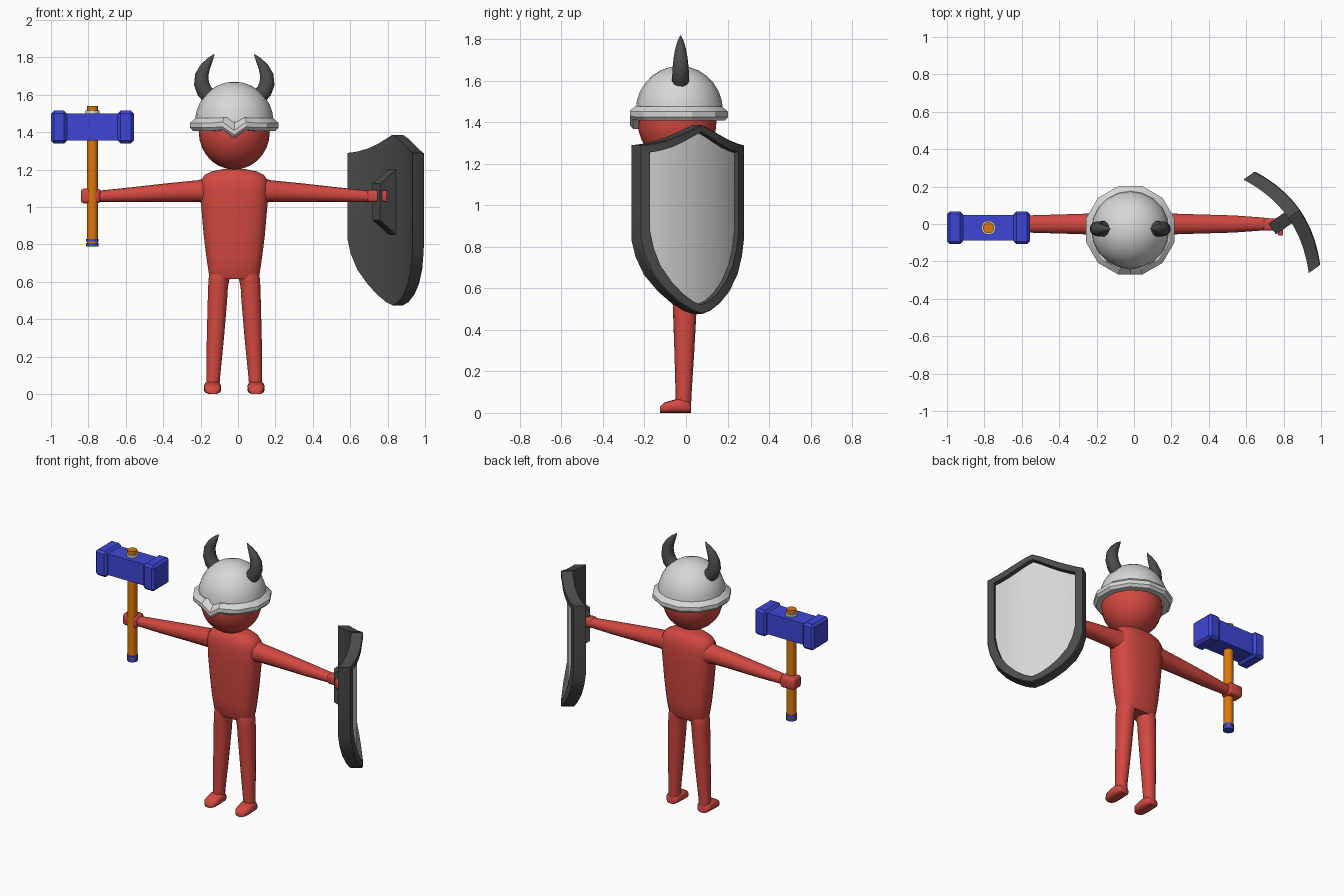
import bpy, bmesh, math
from mathutils import Vector

if "Cube" in bpy.data.objects:
    bpy.data.objects.remove(bpy.data.objects["Cube"])

CX = -0.02  # symmetry axis of the figure


def material(name, rgb):
    m = bpy.data.materials.new(name)
    m.diffuse_color = (*rgb, 1)
    m.use_nodes = True
    m.node_tree.nodes["Principled BSDF"].inputs["Base Color"].default_value = m.diffuse_color
    return m


RED = material("red skin", (0.65, 0.065, 0.052))
BLUE = material("blue", (0.047, 0.062, 0.68))
ORANGE = material("orange wood", (0.74, 0.185, 0.003))
DARK = material("dark grey", (0.072, 0.072, 0.072))
LIGHT = material("light grey", (0.68, 0.68, 0.68))


def finish(name, bm, mats, angle=40):
    bmesh.ops.recalc_face_normals(bm, faces=bm.faces)
    me = bpy.data.meshes.new(name)
    bm.to_mesh(me)
    bm.free()
    for m in mats:
        me.materials.append(m)
    ob = bpy.data.objects.new(name, me)
    bpy.context.collection.objects.link(ob)
    bpy.ops.object.select_all(action='DESELECT')
    ob.select_set(True)
    bpy.context.view_layer.objects.active = ob
    bpy.ops.object.shade_smooth_by_angle(angle=math.radians(angle))
    return ob


def bridge(bm, loops):
    for p, q in zip(loops, loops[1:]):
        n = len(p)
        for i in range(n):
            bm.faces.new((p[i], p[(i + 1) % n], q[(i + 1) % n], q[i]))


def loft(name, rings, mat, n=16, power=2.0, angle=40):
    """Each ring is (centre, half axis a, half axis b); power > 2 gives a boxier section."""
    bm = bmesh.new()
    loops = []
    for c, a, b in rings:
        c, a, b = Vector(c), Vector(a), Vector(b)
        loop = []
        for i in range(n):
            t = math.tau * (i + 0.5) / n
            u, v = math.cos(t), math.sin(t)
            u = math.copysign(abs(u) ** (2 / power), u)
            v = math.copysign(abs(v) ** (2 / power), v)
            loop.append(bm.verts.new(c + a * u + b * v))
        loops.append(loop)
    bridge(bm, loops)
    bm.faces.new(loops[0])
    bm.faces.new(loops[-1])
    return finish(name, bm, [mat], angle)


def box(name, lo, hi, mat, bevel=0.0, segments=1):
    bm = bmesh.new()
    bmesh.ops.create_cube(bm, size=1)
    for v in bm.verts:
        v.co = [l + (c + 0.5) * (h - l) for c, l, h in zip(v.co, lo, hi)]
    if bevel:
        bmesh.ops.bevel(bm, geom=bm.edges[:], offset=bevel, segments=segments,
                        profile=0.5, affect='EDGES')
    return finish(name, bm, [mat], 30 if segments == 1 else 60)


def rod(name, x, y, z0, z1, r, mat):
    return loft(name, [((x, y, z), (r, 0, 0), (0, r, 0)) for z in (z0, z1)], mat, 16)


# --- Body -----------------------------------------------------------------
torso = [(0.615, 0.13, 0.06), (0.65, 0.138, 0.075), (0.73, 0.15, 0.085), (0.85, 0.165, 0.09),
         (1.0, 0.178, 0.098), (1.1, 0.182, 0.098), (1.14, 0.18, 0.092), (1.17, 0.162, 0.08),
         (1.19, 0.125, 0.065), (1.203, 0.06, 0.045)]
loft("torso", [((CX, -0.005, z), (a, 0, 0), (0, b, 0)) for z, a, b in torso], RED, 20, 2.7, 60)

leg = [(0.02, 0.115, -0.012, 0.036, 0.036), (0.08, 0.113, -0.012, 0.037, 0.038),
       (0.3, 0.101, -0.008, 0.047, 0.048), (0.5, 0.09, -0.006, 0.053, 0.057),
       (0.57, 0.087, -0.006, 0.054, 0.06), (0.61, 0.082, -0.006, 0.057, 0.062),
       (0.64, 0.075, -0.006, 0.06, 0.062), (0.68, 0.075, -0.006, 0.04, 0.05)]
foot = [(0.024, 0.032, 0.04), (0.012, 0.042, 0.06), (-0.03, 0.046, 0.07), (-0.07, 0.047, 0.06),
        (-0.105, 0.043, 0.05), (-0.125, 0.028, 0.03)]
arm = [(0.08, 1.085, 0.085, 0.07), (0.15, 1.087, 0.073, 0.064), (0.19, 1.086, 0.058, 0.058),
       (0.35, 1.078, 0.05, 0.053), (0.55, 1.066, 0.04, 0.047), (0.70, 1.058, 0.032, 0.036),
       (0.74, 1.057, 0.03, 0.032)]
for side, s in (("left", 1), ("right", -1)):
    loft(side + "_leg", [((CX + s * d, y, z), (a, 0, 0), (0, b, 0)) for z, d, y, a, b in leg],
         RED, 14, 2.2, 60)
    loft(side + "_foot", [((CX + s * 0.116, y, h / 2), (w, 0, 0), (0, 0, h / 2))
                          for y, w, h in foot], RED, 14, 2.8, 60)
    loft(side + "_arm", [((CX + s * d, 0, z), (0, b, 0), (0, 0, a)) for d, z, a, b in arm],
         RED, 14, 2.2, 60)
box("hammer_fist", (-0.84, -0.042, 1.02), (-0.735, 0.045, 1.098), RED, 0.015, 2)
box("shield_hand", (0.69, -0.036, 1.027), (0.765, 0.03, 1.09), RED, 0.014, 2)
box("shield_fingers", (0.77, -0.062, 1.03), (0.797, -0.01, 1.088), RED, 0.006, 2)


# --- Head and helmet ------------------------------------------------------
def ball(name, centre, radius, mat, zscale=1.0, cut=None):
    bm = bmesh.new()
    bmesh.ops.create_uvsphere(bm, u_segments=20, v_segments=14, radius=radius)
    if cut is not None:
        bmesh.ops.bisect_plane(bm, geom=bm.verts[:] + bm.edges[:] + bm.faces[:],
                               plane_co=(0, 0, cut), plane_no=(0, 0, 1), clear_inner=True)
        bmesh.ops.holes_fill(bm, edges=bm.edges[:])
    for v in bm.verts:
        v.co = Vector((v.co.x, v.co.y, v.co.z * zscale)) + Vector(centre)
    return finish(name, bm, [mat], 50)


ball("head", (CX, -0.043, 1.402), 0.19, RED, 1.06)
ball("helmet_dome", (CX, -0.032, 1.455), 0.21, LIGHT, 1.025, cut=0.0)

# Twelve-sided helmet band, dipping to a point above the face
bm = bmesh.new()
loops = []
# rings: radius, height, how far the ring follows the dip
for r, z, dip in ((0.19, 1.408, 1), (0.23, 1.408, 1), (0.245, 1.425, 1), (0.245, 1.45, 1),
                  (0.216, 1.475, 0.7), (0.19, 1.478, 0)):
    loop = []
    for i in range(24):
        t = -math.pi / 2 + math.tau * i / 24
        rr = r * (1 if i % 2 else math.cos(math.pi / 12))
        dz = -0.04 if i == 0 else 0.005 if i in (1, 23) else 0
        loop.append(bm.verts.new((CX + rr * math.cos(t), -0.034 + rr * math.sin(t), z + dz * dip)))
    loops.append(loop)
bridge(bm, loops + [loops[0]])
finish("helmet_band", bm, [LIGHT], 20)

# Curved horns
horn = [(0.125, 1.585, 0.045), (0.16, 1.62, 0.044), (0.175, 1.66, 0.042), (0.174, 1.705, 0.037),
        (0.155, 1.75, 0.028), (0.129, 1.788, 0.016), (0.107, 1.817, 0.002)]
for side, s in (("left", 1), ("right", -1)):
    rings = []
    for i, (d, z, r) in enumerate(horn):
        p, q = horn[max(i - 1, 0)], horn[min(i + 1, len(horn) - 1)]
        t = Vector((q[0] - p[0], 0, q[1] - p[1])).normalized()
        rings.append(((CX + s * d, -0.026, z), (s * t.z * r, 0, -t.x * r), (0, r * 0.95, 0)))
    loft(side + "_horn", rings, DARK, 12, 2, 60)

# --- Hammer ---------------------------------------------------------------
HX, HY = -0.778, -0.02
rod("hammer_handle", HX, HY, 0.795, 1.54, 0.03, ORANGE)
rod("hammer_pommel", HX, HY, 0.79, 0.808, 0.034, BLUE)
rod("hammer_lower_band", HX, HY, 0.815, 0.83, 0.034, BLUE)
rod("hammer_collar", HX, HY, 1.49, 1.515, 0.038, LIGHT)
box("hammer_head", (-0.93, HY - 0.068, 1.357), (-0.63, HY + 0.068, 1.5), BLUE)
for name, x0, x1 in (("hammer_outer_end", -1.0, -0.915), ("hammer_inner_end", -0.643, -0.557)):
    box(name, (x0, HY - 0.088, 1.34), (x1, HY + 0.088, 1.515), BLUE, 0.015)

# --- Shield: curved slab with raised rim and recessed panel ----------------
N = Vector((0.82, 0.572, 0))     # facing direction
U = Vector((0.572, -0.82, 0))    # across the shield
O = Vector((0.7595, -0.0125, 0))
half = [(0.0, 1.386, 0.475), (0.055, 1.365, 0.492), (0.12, 1.337, 0.53), (0.185, 1.313, 0.585),
        (0.25, 1.297, 0.665), (0.287, 1.291, 0.75), (0.305, 1.29, 0.83)]
cols = [(-u, a, b) for u, a, b in half[:0:-1]] + half


def shield_point(u, z, depth):
    return O + U * u + N * (0.08 * (1 - (u / 0.305) ** 2) + depth) + Vector((0, 0, z))


bm = bmesh.new()
loops = []
# rings: across scale, top inset, bottom inset, depth
for k, top, low, depth in ((1, 0, 0, 0), (1, 0, 0, 0.07), (0.99, 0.004, 0.005, 0.075),
                           (0.85, 0.034, 0.045, 0.07), (0.84, 0.036, 0.048, 0.038)):
    pts = [(u * k, a - top) for u, a, b in cols] + [(u * k, b + low) for u, a, b in cols[::-1]]
    loops.append([bm.verts.new(shield_point(u, z, depth)) for u, z in pts])
bridge(bm, loops)
m = len(cols)
for loop, mat in ((loops[0], 0), (loops[-1], 1)):
    for i in range(m - 1):
        f = bm.faces.new((loop[i], loop[i + 1], loop[2 * m - 2 - i], loop[2 * m - 1 - i]))
        f.material_index = mat
finish("shield", bm, [DARK, LIGHT], 25)

# Tapered grip block on the back of the shield
bm = bmesh.new()
loops = []
for u in (-0.035, 0.035):
    loops.append([bm.verts.new(O + U * u + N * d + Vector((0, 0, z)))
                  for d, z in ((0.085, 0.85), (-0.025, 0.93), (-0.025, 1.125), (0.085, 1.205))])
bridge(bm, loops)
bm.faces.new(loops[0])
bm.faces.new(loops[1])
finish("shield_grip", bm, [DARK], 20)
